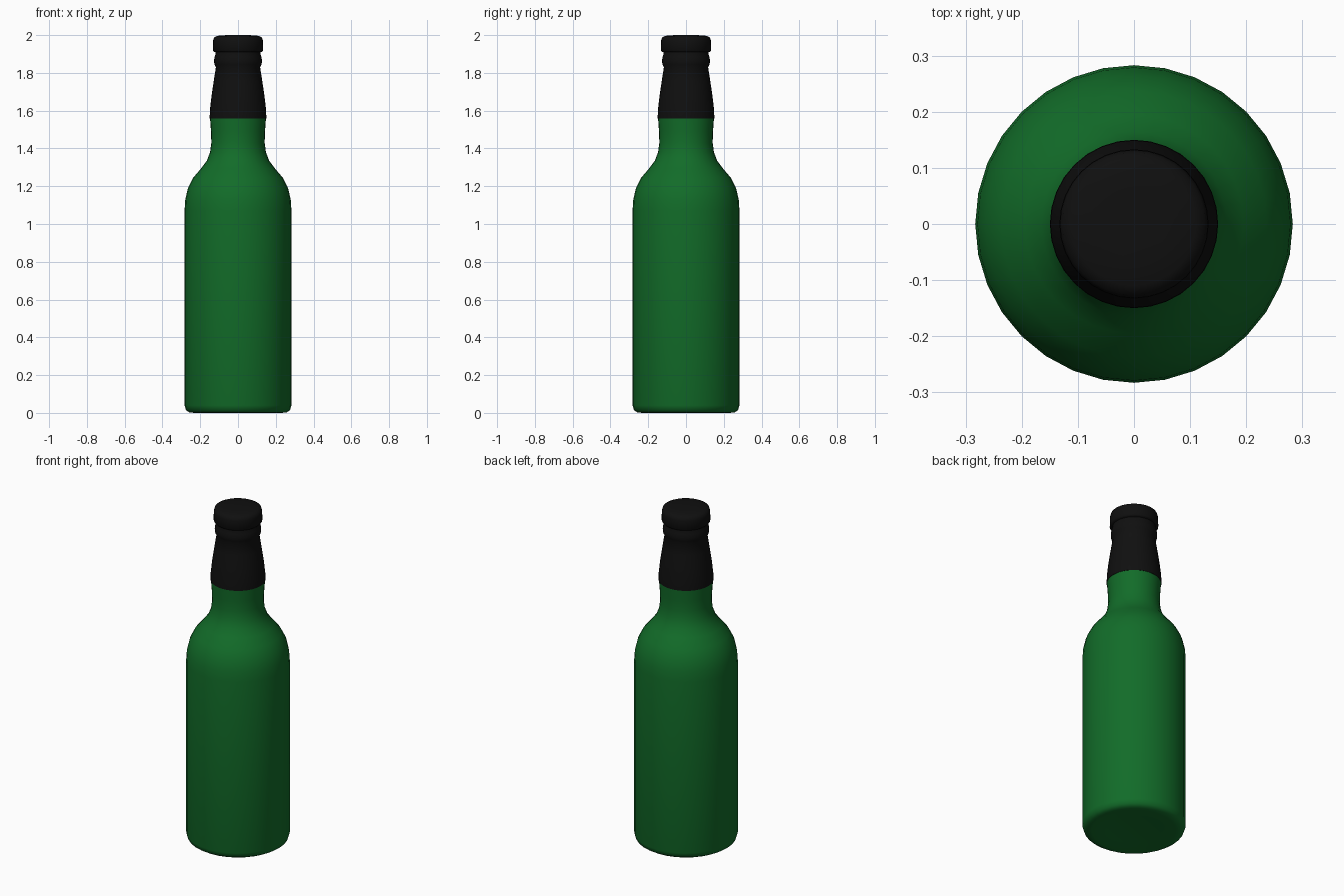
import bpy, bmesh, math

SIDES = 32

cube = bpy.data.objects.get("Cube")
if cube:
    bpy.data.objects.remove(cube, do_unlink=True)


def material(name, color):
    mat = bpy.data.materials.new(name)
    mat.diffuse_color = color
    mat.use_nodes = True
    shader = next(n for n in mat.node_tree.nodes if n.type == 'BSDF_PRINCIPLED')
    shader.inputs["Base Color"].default_value = color
    shader.inputs["Roughness"].default_value = 0.5
    return mat


def lathe(name, profile, mat, smooth_angle):
    """Revolve (radius, height) points around z; a zero radius closes the end."""
    bm = bmesh.new()
    verts = [bm.verts.new((r, 0, z)) for r, z in profile]
    edges = [bm.edges.new(pair) for pair in zip(verts, verts[1:])]
    bmesh.ops.spin(bm, geom=verts + edges, cent=(0, 0, 0), axis=(0, 0, 1),
                   angle=math.tau, steps=SIDES, use_duplicate=False)
    bmesh.ops.remove_doubles(bm, verts=bm.verts, dist=0.0005)
    bmesh.ops.recalc_face_normals(bm, faces=bm.faces)
    mesh = bpy.data.meshes.new(name)
    bm.to_mesh(mesh)
    bm.free()
    mesh.materials.append(mat)
    obj = bpy.data.objects.new(name, mesh)
    bpy.context.collection.objects.link(obj)
    bpy.ops.object.select_all(action='DESELECT')
    obj.select_set(True)
    bpy.context.view_layer.objects.active = obj
    bpy.ops.object.shade_smooth_by_angle(angle=math.radians(smooth_angle))
    return obj


green = material("green glass", (0.006, 0.15, 0.022, 1))
black = material("black foil", (0.005, 0.005, 0.005, 1))

# Glass body: base, straight wall, shoulder and lower neck
lathe("bottle_body", [
    (0, 0.012), (0.15, 0.008), (0.23, 0), (0.256, 0.002), (0.275, 0.014),
    (0.283, 0.04), (0.283, 1.07), (0.279, 1.13), (0.265, 1.19),
    (0.237, 1.245), (0.195, 1.295), (0.165, 1.335), (0.148, 1.38),
    (0.141, 1.43), (0.143, 1.49), (0.148, 1.56), (0, 1.56)], green, 60)

# Foil sleeve around the upper neck, with the rounded lip ring
lathe("neck_foil", [
    (0, 1.558), (0.15, 1.558), (0.149, 1.6), (0.14, 1.68), (0.128, 1.76),
    (0.117, 1.83), (0.125, 1.845), (0.127, 1.865), (0.124, 1.885),
    (0.119, 1.9), (0.119, 1.92), (0, 1.92)], black, 50)

# Bottle cap
lathe("bottle_cap", [
    (0, 1.91), (0.126, 1.91), (0.133, 1.918), (0.132, 1.97), (0.127, 1.988),
    (0.11, 1.996), (0.06, 2.0), (0, 2.0)], black, 50)
